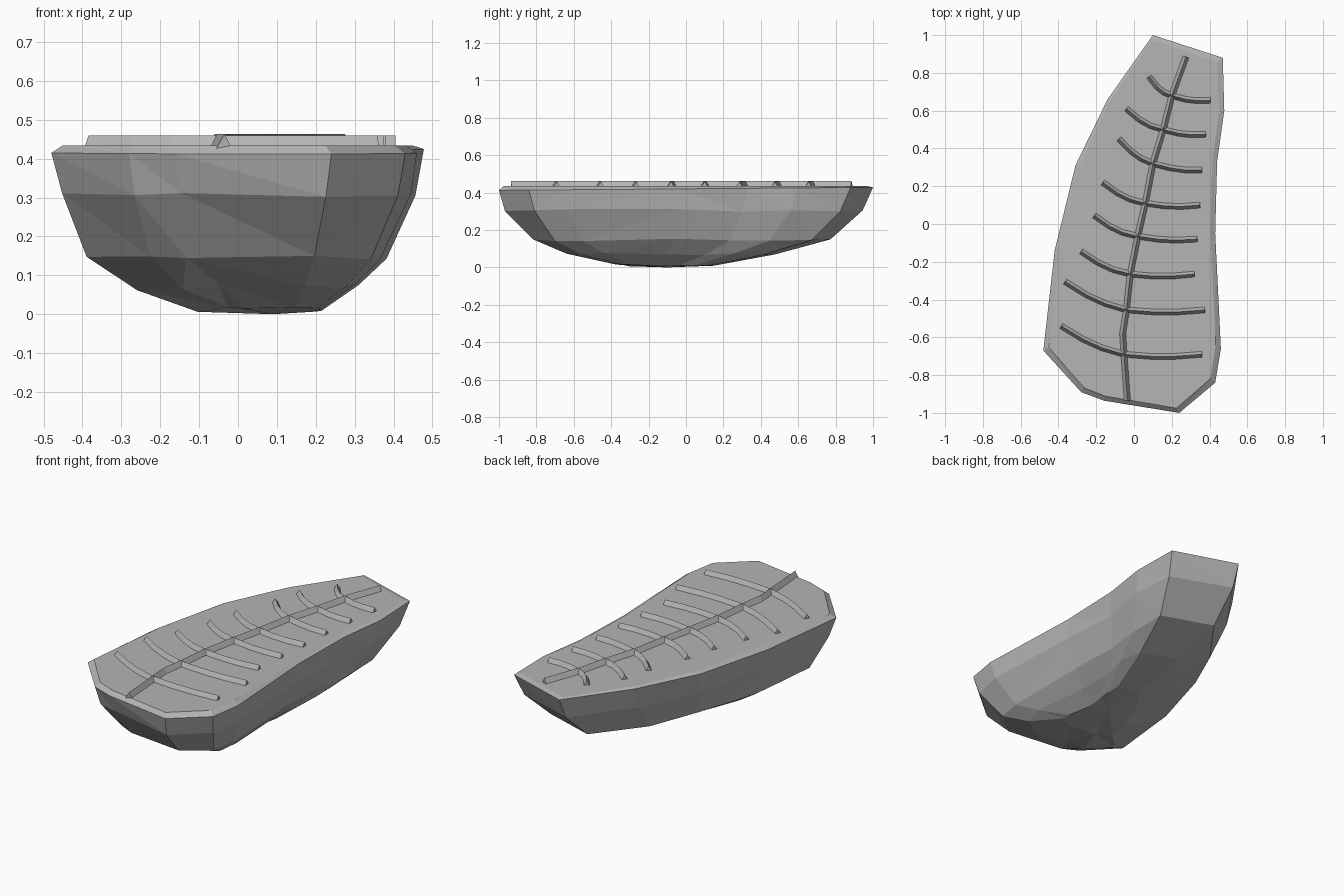
import bpy
import bmesh
import random
from mathutils import Vector

if "Cube" in bpy.data.objects:
    bpy.data.objects.remove(bpy.data.objects["Cube"], do_unlink=True)

random.seed(4)

# One stone colour for everything
stone = bpy.data.materials.new("stone_grey")
stone.use_nodes = True
GREY = (0.46, 0.46, 0.46, 1)
stone.diffuse_color = GREY
stone.node_tree.nodes["Principled BSDF"].inputs["Base Color"].default_value = GREY


def finish(bm, name):
    bmesh.ops.recalc_face_normals(bm, faces=bm.faces)
    mesh = bpy.data.meshes.new(name)
    bm.to_mesh(mesh)
    bm.free()
    mesh.materials.append(stone)
    obj = bpy.data.objects.new(name, mesh)
    bpy.context.collection.objects.link(obj)
    return obj


def bridge(bm, a, b):
    n = len(a)
    for i in range(n):
        j = (i + 1) % n
        bm.faces.new((a[i], a[j], b[j], b[i]))


# Rock slab: one outline, shrunk ring by ring towards the belly
OUTLINE = [(0.10, 1.0), (0.47, 0.88), (0.478, 0.6), (0.44, 0.33), (0.43, -0.05),
           (0.46, -0.66), (0.43, -0.84), (0.24, -1.0), (-0.16, -0.935),
           (-0.28, -0.89), (-0.48, -0.67), (-0.42, -0.14), (-0.31, 0.31),
           (-0.14, 0.66)]

# scale x, scale y, shift x, shift y, height, jitter
RINGS = [(0.94, 0.975, 0, 0, 0.434, 0),
         (1, 1, 0, 0, 0.412, 0),
         (0.955, 0.955, 0, -0.01, 0.305, 0.008),
         (0.81, 0.795, 0, -0.025, 0.148, 0.008),
         (0.58, 0.56, 0.03, -0.08, 0.072, 0.012),
         (0.33, 0.27, 0.06, -0.12, 0.012, 0.006)]


def rock_slab():
    bm = bmesh.new()
    rings = []
    for sx, sy, dx, dy, z, jit in RINGS:
        ring = []
        for x, y in OUTLINE:
            rise = 0.008 * (y + 1) if sx == 1 else 0
            wobble = random.uniform(-jit, jit)
            ring.append(bm.verts.new((x * sx + dx + wobble, y * sy + dy + wobble,
                                      z + rise + wobble)))
        rings.append(ring)
    for a, b in zip(rings, rings[1:]):
        bridge(bm, a, b)
    bm.faces.new(rings[0])
    # Shallow point closing the belly
    tip = bm.verts.new((0.09, -0.1, 0))
    n = len(OUTLINE)
    for i in range(n):
        bm.faces.new((rings[-1][i], rings[-1][(i + 1) % n], tip))
    bmesh.ops.triangulate(bm, faces=[f for f in bm.faces if len(f.verts) == 4])
    finish(bm, "rock_slab")


# Raised ridge with a triangular section along a path
def ridge(name, points, width=0.046, base=0.422, top=0.463):
    bm = bmesh.new()
    pts = [Vector(p) for p in points]
    loops = []
    for i, p in enumerate(pts):
        d = (pts[min(i + 1, len(pts) - 1)] - pts[max(i - 1, 0)]).normalized()
        side = Vector((-d.y, d.x)) * width / 2
        loops.append([bm.verts.new((*(p + side), base)),
                      bm.verts.new((*p, top)),
                      bm.verts.new((*(p - side), base))])
    for a, b in zip(loops, loops[1:]):
        bridge(bm, a, b)
    bm.faces.new(loops[0])
    bm.faces.new(loops[-1])
    finish(bm, name)


# Fossil: spine joints with the rib tips on either side
JOINTS = [(-0.053, -0.69), (-0.04, -0.455), (-0.02, -0.265), (0.02, -0.065),
          (0.06, 0.11), (0.10, 0.32), (0.155, 0.5), (0.2, 0.68)]
PLUS_X_TIPS = [(0.36, -0.69), (0.375, -0.455), (0.32, -0.265), (0.335, -0.08),
               (0.35, 0.10), (0.36, 0.285), (0.38, 0.475), (0.405, 0.655)]
MINUS_X_TIPS = [(-0.385, -0.54), (-0.365, -0.305), (-0.28, -0.145), (-0.21, 0.045),
                (-0.165, 0.22), (-0.08, 0.45), (-0.04, 0.61), (0.08, 0.78)]


def rib(name, joint, tip, sag):
    a, b = Vector(joint), Vector(tip)
    path = [a.lerp(b, t) - Vector((0, sag * 4 * t * (1 - t))) for t in (0, 0.35, 0.65, 1)]
    ridge(name, path, top=0.459)


rock_slab()
ridge("fossil_spine", [(-0.035, -0.935)] + JOINTS[:1] + [(-0.06, -0.58)] + JOINTS[1:]
      + [(0.275, 0.885)])
for i, joint in enumerate(JOINTS):
    rib(f"left_rib_{i + 1}", joint, PLUS_X_TIPS[i], 0.012)
    rib(f"right_rib_{i + 1}", joint, MINUS_X_TIPS[i], 0.02)
